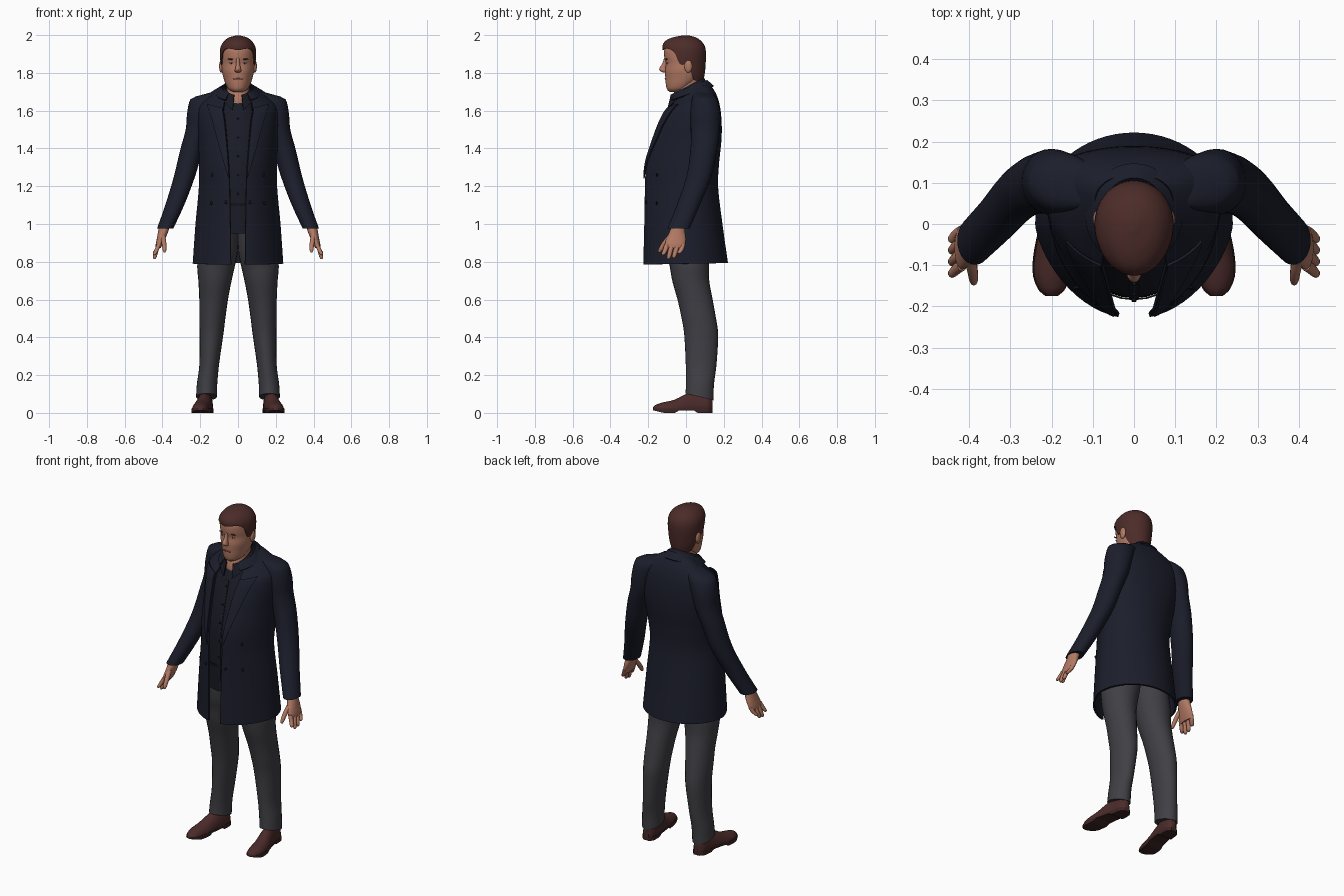
import bpy, bmesh
from math import sin, cos, pi, asin, radians
from mathutils import Matrix, Vector

if "Cube" in bpy.data.objects:
    bpy.data.objects.remove(bpy.data.objects["Cube"])


def material(name, *rgb):
    m = bpy.data.materials.new(name)
    m.use_nodes = True
    m.diffuse_color = (*rgb, 1)
    m.node_tree.nodes["Principled BSDF"].inputs["Base Color"].default_value = (*rgb, 1)
    return m


NAVY = material("coat navy", .0110, .0125, .024)
SHIRT = material("shirt dark blue", .010, .011, .019)
GREY = material("trouser grey", .050, .050, .059)
SKIN = material("skin", .45, .195, .128)
HAIR = material("hair brown", .072, .025, .022)
SHOE = material("shoe leather", .070, .024, .023)
SOLE = material("sole brown", .045, .018, .017)
DARK = material("button dark", .006, .006, .010)
WHITE = material("eye white", .50, .40, .35)
LIP = material("lip", .30, .11, .08)


def finish(bm, name, mat, mirror):
    bmesh.ops.recalc_face_normals(bm, faces=bm.faces)
    for f in bm.faces:
        f.smooth = True
    mesh = bpy.data.meshes.new(name)
    bm.to_mesh(mesh)
    bm.free()
    mesh.set_sharp_from_angle(angle=radians(50))
    mesh.materials.append(mat)
    ob = bpy.data.objects.new(name, mesh)
    bpy.context.collection.objects.link(ob)
    if mirror:
        ob.modifiers.new("mirror", "MIRROR").use_mirror_merge = False


def grid(name, fn, nu, nv, mat, closed=False, caps=(), thick=0, mirror=False):
    """Surface through fn(u, v); closed wraps u, caps lists the end rows to fill."""
    bm = bmesh.new()
    cols = nu if closed else nu + 1
    vs = [[bm.verts.new(fn(i / nu, j / nv)) for i in range(cols)] for j in range(nv + 1)]
    for j in range(nv):
        for i in range(nu):
            k = (i + 1) % cols
            bm.faces.new((vs[j][i], vs[j][k], vs[j + 1][k], vs[j + 1][i]))
    for end in caps:
        bm.faces.new(vs[end])
    if thick:
        bmesh.ops.recalc_face_normals(bm, faces=bm.faces)
        bm.normal_update()
        bmesh.ops.solidify(bm, geom=bm.faces[:], thickness=thick)
    finish(bm, name, mat, mirror)


def blob(name, loc, size, mat, mirror=True):
    bm = bmesh.new()
    mtx = Matrix.Translation(loc) @ Matrix.Diagonal((*size, 1))
    bmesh.ops.create_uvsphere(bm, u_segments=16, v_segments=10, radius=1, matrix=mtx)
    finish(bm, name, mat, mirror)


def sample(rows, key):
    """Smooth interpolation of a table by its first column."""
    n = len(rows)
    i = 0
    while i < n - 2 and key > rows[i + 1][0]:
        i += 1
    p, a, b, q = rows[max(i - 1, 0)], rows[i], rows[i + 1], rows[min(i + 2, n - 1)]
    h = b[0] - a[0]
    t = min(1, max(0, (key - a[0]) / h))
    out = []
    for P, A, B, Q in zip(p, a, b, q):
        m, k = (B - P) / (b[0] - p[0]) * h, (Q - A) / (q[0] - a[0]) * h
        out.append(A + t * (m + t * (3 * (B - A) - 2 * m - k + t * (2 * (A - B) + m + k))))
    return out


def ring(row, a, front_power=1, back_power=1):
    """Point at angle a (0 = front) on a section: z, half width, front, back, middle, tilt, x."""
    z, w, front, back, mid, tilt, cx = (list(row) + [0, 0])[:7]
    c = cos(a)
    y = mid + (c ** front_power * (front - mid) if c > 0 else (-c) ** back_power * (back - mid))
    return Vector((cx + w * sin(a), y, z + tilt * (y - mid)))


def loft(name, rows, mat, nu=32, nv=24, mirror=False):
    lo, hi = rows[0][0], rows[-1][0]
    grid(name, lambda u, v: ring(sample(rows, lo + v * (hi - lo)), u * 2 * pi),
         nu, nv, mat, True, (0, -1), mirror=mirror)


def limb(name, rows, mat, nu=24, nv=24, mirror=True):
    """Sections given as z, x, y, radius x, radius y and an optional tilt."""
    loft(name, sorted((z, rx, y - ry, y + ry, y, sum(tilt), x) for z, x, y, rx, ry, *tilt in rows),
         mat, nu, nv, mirror)


# Coat: open-fronted shell, squarer across the shoulder blades, pointed towards the front edges
COAT = [(.79, .24, -.23, .222, 0, .02), (1.0, .225, -.226, .193, 0, 0),
        (1.2, .207, -.224, .17, 0, 0), (1.32, .207, -.218, .175, .02, 0),
        (1.45, .21, -.18, .188, .05, 0), (1.55, .215, -.143, .188, .07, 0),
        (1.63, .208, -.112, .176, .08, .12), (1.68, .16, -.085, .152, .07, .3),
        (1.715, .095, -.06, .12, .04, .4)]
GAP = [(.79, .038), (1.2, .045), (1.35, .052), (1.55, .07), (1.63, .078), (1.715, .07)]


def on_coat(a, z):
    up = min(1, max(0, (z - 1.2) / .3))
    return ring(sample(COAT, z), a, 1.35 - .35 * up, 1 - .35 * up)


def coat_angle(x, z):
    return asin(min(.96, x / sample(COAT, z)[1]))


def coat(u, v):
    z = .79 + v * .925
    a = coat_angle(sample(GAP, z)[1], z)
    return on_coat(a + u * 2 * (pi - a), z)


def lapel(u, v):
    z = 1.24 + .4 * v
    a = coat_angle(sample(GAP, z)[1] + u * .08 * v ** .8, z)
    return on_coat(a, z) + Vector((.01 * sin(a), -.01 * cos(a), .015 * u * v))


def band(low, high, start, drop=0):
    def fn(u, v):
        a = start + u * 2 * (pi - start)
        p = ring(low, a).lerp(ring(high, a), v)
        p.z -= drop * (1 - v) * max(0, cos(a)) ** 4
        return p
    return fn


grid("coat_body", coat, 64, 44, NAVY, thick=.01)
grid("coat_lapels", lapel, 6, 20, NAVY, thick=.007, mirror=True)
grid("coat_collar", band((1.69, .118, -.1, .147, .02, .33), (1.722, .084, -.07, .112, .01, .4), .6),
     40, 4, NAVY, thick=.008)
limb("coat_sleeves", [(1.705, .095, .08, .015, .03), (1.687, .125, .09, .055, .05),
                      (1.668, .16, .097, .082, .064), (1.645, .176, .1, .082, .072),
                      (1.58, .197, .102, .073, .08), (1.5, .212, .102, .065, .077),
                      (1.4, .244, .095, .06, .071), (1.25, .284, .068, .056, .066),
                      (1.1, .335, .012, .05, .061), (.975, .386, -.04, .043, .059)], NAVY, 28, 48)
for n, (x, z) in enumerate([(.135, 1.26), (.14, 1.11), (.065, 1.115)]):
    blob(f"coat_buttons_{n}", on_coat(coat_angle(x, z), z), (.009, .005, .009), DARK)

# Shirt, collar, placket, buttons and waistband
BODY = [(.95, .17, -.175, .12, 0), (1.1, .165, -.18, .12, 0), (1.3, .165, -.174, .13, 0),
        (1.45, .17, -.142, .14, .02), (1.55, .15, -.112, .14, .04),
        (1.63, .1, -.08, .13, .04), (1.69, .065, -.045, .09, .02)]
loft("shirt", BODY, SHIRT)
grid("shirt_placket", lambda u, v: ring(sample(BODY, .97 + .62 * v), (u - .5) * .15)
     + Vector((0, -.004, 0)), 4, 24, SHIRT, thick=.004)
grid("shirt_collar", band((1.69, .095, -.105, .115, .01, .5), (1.73, .071, -.085, .096, .01, .5), .3, .035),
     40, 4, SHIRT, thick=.006)
for n in range(5):
    blob(f"shirt_button_{n}", ring(sample(BODY, 1.16 + .1 * n), 0) + Vector((0, -.006, 0)),
         (.006, .004, .006), DARK, False)
grid("waistband", lambda u, v: ring(sample(BODY, 1.095 + .015 * v), u * 2 * pi)
     + Vector((0, -.005, 0)), 32, 1, DARK, True, thick=.004)

# Trousers
limb("trouser_legs", [(1.0, .09, 0, .095, .12), (.85, .104, .01, .102, .115),
                      (.78, .116, .017, .1, .104), (.7, .122, .025, .088, .098),
                      (.6, .129, .048, .076, .093), (.5, .136, .068, .069, .091),
                      (.42, .14, .08, .063, .09), (.25, .153, .08, .052, .081),
                      (.15, .164, .074, .054, .074), (.085, .167, .071, .055, .074, -.25)], GREY, nv=44)

# Shoes and soles: sections running from toe to heel as y, x, half width, height
LAST = [(-.175, .2, .012, .03), (-.16, .2, .029, .043), (-.12, .2, .043, .056),
        (-.06, .193, .046, .07), (0, .182, .043, .1), (.06, .172, .039, .12),
        (.12, .168, .034, .115), (.14, .166, .015, .09)]


def shoe(u, v):
    y, x, w, top = sample(LAST, -.0175 - .1575 * cos(pi * v))
    s = sin(u * 2 * pi)
    return (x + w * cos(u * 2 * pi), y, .018 + s * (top - .018 if s > 0 else .006))


def sole(u, v):
    y, x, w, top = sample(LAST, -.0175 - .1575 * cos(pi * v))
    s = sin(u * 2 * pi)
    base = .012 if -.04 < y < .05 else max(0, -.12 - y) * .25
    mix = min(1, max(0, .5 + 2 * s))
    return (x + (w + .003) * cos(u * 2 * pi), y, base + mix * (.022 - base))


grid("shoes", shoe, 24, 24, SHOE, True, (0, -1), mirror=True)
grid("shoe_soles", sole, 24, 24, SOLE, True, (0, -1), mirror=True)

# Hands
limb("hands", [(1.0, .388, -.04, .03, .033), (.96, .396, -.046, .027, .041),
               (.92, .408, -.053, .022, .052), (.89, .418, -.058, .018, .053),
               (.872, .422, -.059, .013, .048)], SKIN, nv=12)
for n, tip in enumerate((.835, .815, .82, .842)):
    y = -.1 + .028 * n
    limb(f"fingers_{n}", [(.895, .417, y, .012, .014), (.865, .43, y - .009, .012, .0135),
                          (tip + .005, .442, y - .02, .01, .011), (tip, .443, y - .021, .005, .006)],
         SKIN, 10, 10)
limb("thumbs", [(.94, .398, -.08, .014, .018), (.9, .392, -.112, .013, .016),
                (.86, .389, -.137, .01, .012), (.85, .389, -.14, .005, .006)], SKIN, 10, 10)

# Neck and head
limb("neck", [(1.58, 0, -.02, .05, .045), (1.65, 0, -.013, .057, .062),
              (1.72, 0, .01, .06, .068), (1.79, 0, .02, .062, .07)], SKIN, mirror=False)
HEAD = [(1.698, .022, -.085, -.03, -.055), (1.71, .046, -.099, 0, -.04),
        (1.735, .063, -.106, .04, -.02), (1.77, .076, -.109, .07, 0), (1.81, .085, -.111, .085, 0),
        (1.85, .087, -.107, .092, 0), (1.885, .088, -.115, .094, 0),
        (1.93, .086, -.112, .092, 0), (1.965, .065, -.08, .065, 0)]
loft("head", HEAD, SKIN, 36, 36)


def on_head(x, z):
    row = sample(HEAD, z)
    return ring(row, asin(x / row[1]))


limb("nose", [(1.88, 0, -.108, .008, .008), (1.85, 0, -.113, .01, .012),
              (1.822, 0, -.122, .015, .02), (1.81, 0, -.118, .018, .018),
              (1.802, 0, -.112, .01, .01)], SKIN, 16, 14, False)
blob("ears", (.089, .012, 1.835), (.011, .021, .034), SKIN)
blob("eyes", on_head(.034, 1.852), (.014, .004, .004), WHITE)
blob("pupils", on_head(.034, 1.852) + Vector((0, -.002, 0)), (.004, .003, .004), DARK)
blob("eyebrows", on_head(.036, 1.873), (.02, .005, .004), HAIR)
blob("mouth", on_head(0, 1.768), (.027, .004, .004), LIP, False)

# Hair: cap whose lower edge follows the hairline by angle
CAP = [(1.75, .07, -.08, .09, 0), (1.8, .085, -.1, .1, 0), (1.85, .092, -.113, .104, 0),
       (1.9, .096, -.119, .106, 0), (1.94, .091, -.125, .1, 0), (1.97, .072, -.108, .079, 0),
       (1.988, .046, -.07, .052, 0), (1.998, .012, -.02, .015, 0)]
LINE = [(0, 1.92), (.7, 1.928), (1.05, 1.905), (1.25, 1.85), (1.5, 1.845), (1.65, 1.87),
        (1.85, 1.8), (2.1, 1.76), (3.2, 1.75)]


def hair(u, v):
    a = u * 2 * pi
    low = sample(LINE, min(a, 2 * pi - a))[1]
    return ring(sample(CAP, low + (1.998 - low) * sin(v * pi / 2)), a)


grid("hair", hair, 64, 20, HAIR, True, (-1,), thick=.006)
